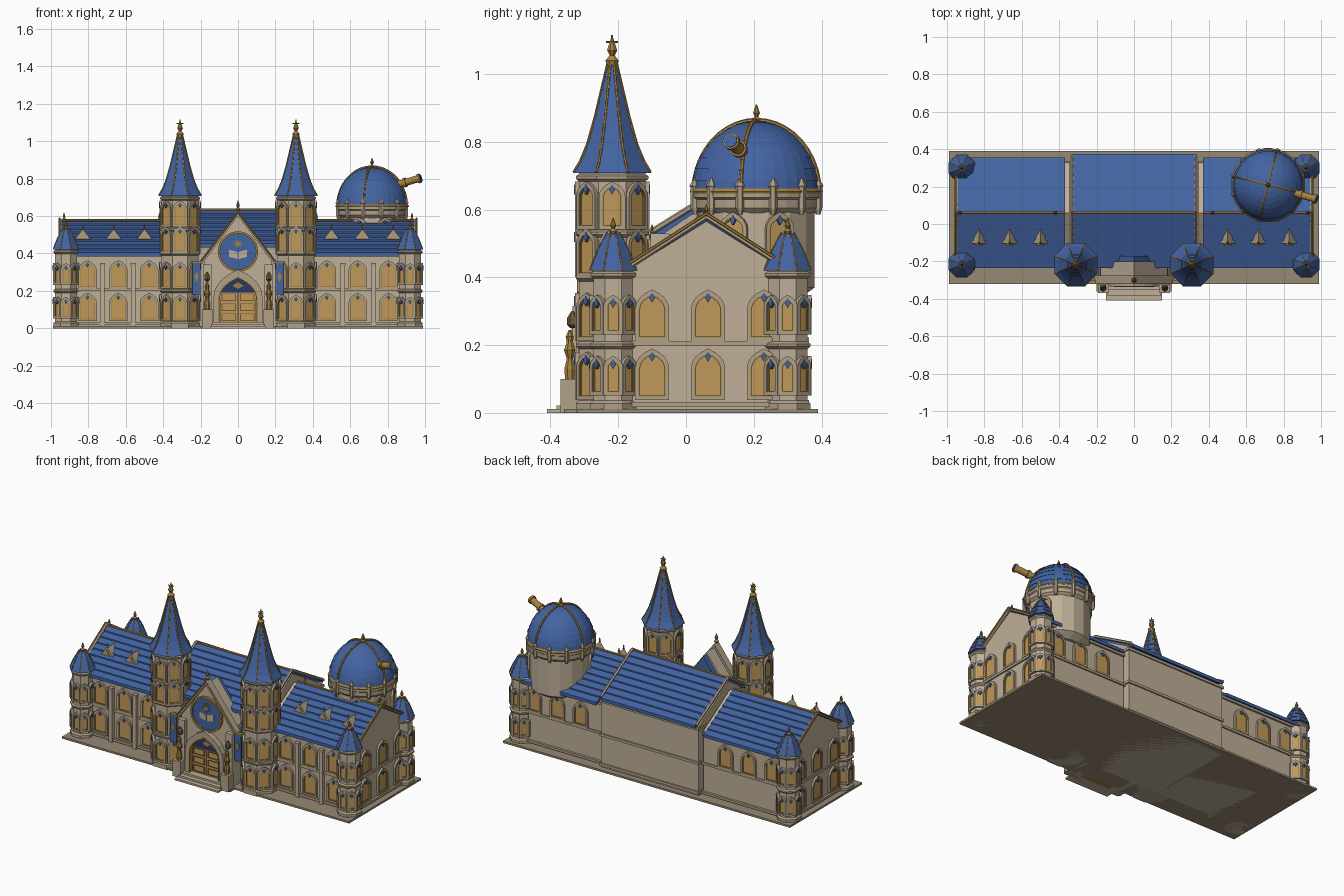
import bpy, bmesh
from math import sin, cos, pi, radians
from mathutils import Matrix, Vector

default = bpy.data.objects.get("Cube")
if default:
    bpy.data.objects.remove(default, do_unlink=True)


def material(name, r, g, b):
    mat = bpy.data.materials.new(name)
    mat.use_nodes = True
    mat.diffuse_color = (r, g, b, 1)
    mat.node_tree.nodes["Principled BSDF"].inputs["Base Color"].default_value = (r, g, b, 1)
    return mat


stone = material("warm stone", .52, .43, .31)
trim = material("trim stone", .44, .36, .25)
paving = material("paving stone", .31, .25, .17)
blue = material("blue slate", .055, .125, .36)
navy = material("navy panel", .02, .04, .13)
gold = material("old gold", .38, .22, .05)
glass = material("amber glass", .53, .32, .10)
bronze = material("dark bronze", .16, .10, .045)


def finish(name, bm, mat, place=None):
    bmesh.ops.recalc_face_normals(bm, faces=bm.faces)
    mesh = bpy.data.meshes.new(name)
    bm.to_mesh(mesh)
    bm.free()
    mesh.materials.append(mat)
    ob = bpy.data.objects.new(name, mesh)
    bpy.context.collection.objects.link(ob)
    if place:
        ob.matrix_world = place
    return ob


def at(x, y, z=0, angle=0):
    return Matrix.Translation((x, y, z)) @ Matrix.Rotation(radians(angle), 4, "Z")


ALONG_X = at(0, 0, 0, 90)


def prism(name, outline, near, far, mat, place=None, hole=None):
    """Extrude an upright outline in depth, optionally as a ring around a hole."""
    bm = bmesh.new()
    def loops(points):
        return [[bm.verts.new((u, d, v)) for u, v in points] for d in (near, far)]
    def bridge(a, b):
        for i in range(len(a)):
            j = (i + 1) % len(a)
            bm.faces.new((a[i], a[j], b[j], b[i]))
    front, back = loops(outline)
    bridge(front, back)
    if hole:
        hole_front, hole_back = loops(hole)
        bridge(hole_front, hole_back)
        bridge(front, hole_front)
        bridge(back, hole_back)
    else:
        bm.faces.new(front)
        bm.faces.new(back)
    return finish(name, bm, mat, place)


def box(name, x0, x1, y0, y1, z0, z1, mat):
    return prism(name, [(x0, z0), (x1, z0), (x1, z1), (x0, z1)], y0, y1, mat)


def lathe(name, profile, sides, centre, mat):
    """Turn (radius, height) pairs; radius is measured to the middle of a flat."""
    bm = bmesh.new()
    grow = 1 / cos(pi / sides)
    rings = [[bm.verts.new((r * grow * cos(2 * pi * (k + .5) / sides),
                            r * grow * sin(2 * pi * (k + .5) / sides), z))
              for k in range(sides)] for r, z in profile]
    for low, high in zip(rings, rings[1:]):
        for k in range(sides):
            n = (k + 1) % sides
            bm.faces.new((low[k], low[n], high[n], high[k]))
    bm.faces.new(rings[0])
    bm.faces.new(rings[-1])
    return finish(name, bm, mat, at(*centre))


def tube(name, paths, radius, mat, sides=6):
    bm = bmesh.new()
    for path in paths:
        for p, q in zip(path, path[1:]):
            p, q = Vector(p), Vector(q)
            turn = (q - p).to_track_quat("Z", "Y").to_matrix().to_4x4()
            bmesh.ops.create_cone(bm, cap_ends=True, segments=sides, radius1=radius, radius2=radius,
                                  depth=(q - p).length, matrix=Matrix.Translation((p + q) / 2) @ turn)
    return finish(name, bm, mat)


def courses(shape, rows, lip):
    """Stepped slate courses along a (radius, height) shape."""
    points = []
    for k in range(rows):
        r, z = shape(k / rows)
        points += [(r + lip, z), shape((k + 1) / rows)]
    return points


def arch(half, height, bottom=0):
    rise = half * 1.15
    right = [(half * (1 - k * k), height - rise + rise * k * (1.25 - .25 * k)) for k in (0, .25, .5, .75, 1)]
    return [(-half, bottom), (half, bottom)] + right + [(-u, v) for u, v in right[-2::-1]]


def diamond(w, h, z):
    return [(0, z - h), (w, z), (0, z + h), (-w, z)]


def disc(r, z, n=32):
    return [(r * cos(2 * pi * k / n), z + r * sin(2 * pi * k / n)) for k in range(n)]


def window(place, half=.036, height=.12):
    prism("window_surround", arch(half + .014, height + .018, -.014), -.012, 0, trim, place, arch(half + .004, height + .004, -.004))
    prism("window_rim", arch(half + .005, height + .005, -.005), -.009, 0, gold, place, arch(half, height))
    prism("window_glass", arch(half, height), -.004, 0, glass, place)
    prism("window_gem", diamond(.009, .015, height - .006), -.014, 0, blue, place)


def finial(x, y, z, size=1):
    s = size * .01
    lathe("finial", [(s, z - s), (s * 1.3, z), (s * .5, z + s), (s, z + s * 2), (s * .2, z + s * 4.5)], 8, (x, y), gold)


def gable_roof(name, x0, x1, ridge, front, back, eave_drop, rows=8):
    """Slate roof with stepped courses and a gold ridge at y = RIDGE_Y."""
    def slope(edge):
        line = lambda t: (RIDGE_Y + (edge - RIDGE_Y) * t, ridge - eave_drop * t)
        points = []
        for k in range(rows):
            y, z = line((k + 1) / rows)
            points += [line(k / rows), (y, z + .008)]
        return points + [(edge, ridge - eave_drop - .012)]
    outline = slope(front) + [(RIDGE_Y, ridge - .03)] + slope(back)[:0:-1]
    prism(name, outline, -x1, -x0, blue, ALONG_X)
    tube(name + "_ridge", [[(x0, RIDGE_Y, ridge + .004), (x1, RIDGE_Y, ridge + .004)]], .007, gold)


def gable_walls(name, x0, x1, front, back, eave, ridge):
    prism(name, [(front, 0), (back, 0), (back, eave), (RIDGE_Y, ridge), (front, eave)], -x1, -x0, stone, ALONG_X)


RIDGE_Y = .06
box("ground_slab", -.99, .99, -.32, .39, 0, .012, paving)

# Central hall
gable_walls("hall_walls", -.335, .335, -.2, .355, .44, .615)
gable_roof("hall_roof", -.325, .325, .63, -.235, .375, .185)
for z in (.03, .215, .425):
    box("hall_moulding", -.342, .342, -.205, .363, z - .008, z + .008, trim)
for side in (-1, 1):
    tube("hall_coping", [[(side * .33, -.23, .455), (side * .33, RIDGE_Y, .635), (side * .33, .37, .455)]], .009, trim)

# Wings, mirrored
for side in (-1, 1):
    inner, outer = sorted((side * .345, side * .945))
    gable_walls("wing_walls", inner, outer, -.2, .32, .405, .565)
    gable_roof("wing_roof", *sorted((side * .37, side * .94)), .572, -.235, .355, .175)
    for z, out in ((.025, .014), (.205, .009), (.39, .012)):
        if z < .3:
            box("wing_moulding", inner - out, outer + out, -.2 - out, .32 + out, z - .007, z + .007, trim)
        else:
            for y in (-.2, .32):
                box("wing_cornice", inner, outer, y - out, y + out, z - .007, z + .007, trim)
    tube("end_coping", [[(side * .948, -.22, .4), (side * .948, RIDGE_Y, .58), (side * .948, .34, .4)]], .009, trim)
    tube("end_coping_line", [[(side * .955, -.22, .408), (side * .955, RIDGE_Y, .588), (side * .955, .34, .408)]], .005, gold)
    for x in (.93, .42):
        finial(side * x, RIDGE_Y, .585, .7)
    for column in range(3):
        x = side * (.805 - .165 * column)
        for z in (.052, .226):
            window(at(x, -.2, z))
            window(at(side * .945, -.1 + .165 * column, z, side * 90))
        window(at(side * (.82 - .16 * column), .32, .226, 180))
        # Dormers taper back into the roof
        bm = bmesh.new()
        dx = side * (.83 - .165 * column)
        a, b, c, d = [bm.verts.new(p) for p in ((dx - .043, -.105, .475), (dx + .043, -.105, .475),
                                               (dx, -.105, .53), (dx, -.025, .528))]
        for face in ((a, b, c), (a, c, d), (b, d, c), (a, d, b)):
            bm.faces.new(face)
        finish("dormer", bm, trim)
        prism("dormer_light", [(-.02, .485), (.02, .485), (0, .513)], -.006, 0, glass, at(dx, -.105))
        finial(dx, -.1, .534, .5)
    for x in (.725, .56):
        box("wing_buttress", side * x - .012, side * x + .012, -.222, -.2, 0, .34, stone)
        box("buttress_cap", side * x - .014, side * x + .014, -.225, -.2, .335, .35, trim)


# Octagonal towers share one builder
def tower(x, y, r, top, bands, shape, rows, windows, half, height):
    centre = (x, y)
    lathe("tower_shaft", [(r, 0), (r, top)], 8, centre, stone)
    lathe("tower_plinth", [(r + .009, 0), (r + .009, .028), (r, .036)], 8, centre, trim)
    for z in bands:
        lathe("tower_band", [(r, z - .012), (r + .009, z - .004), (r + .009, z + .004), (r, z + .01)], 8, centre, trim)
    lathe("tower_spire", courses(shape, rows, .003), 8, centre, blue)
    ribs = []
    for k in range(8):
        a = 2 * pi * (k + .5) / 8
        ribs.append([(x + rad / cos(pi / 8) * cos(a), y + rad / cos(pi / 8) * sin(a), z + .003)
                     for rad, z in map(shape, (0, .1, .25, .5, 1))])
    tube("spire_ribs", ribs, r * .035 + .0008, gold)
    for k in range(8):
        a = radians(45 * k)
        for z in windows:
            window(at(x + r * sin(a), y - r * cos(a), z, 45 * k), half, height)


for side in (-1, 1):
    tower(side * .31, -.218, .098, .71, (.2, .4, .53, .695),
          lambda t: (.013 + .075 * (1 - t) + .025 * (1 - t) ** 6, .708 + .322 * t), 9,
          (.052, .226, .415, .555), .025, .11)
    finial(side * .31, -.218, 1.04, 1.5)
    tube("spire_cross", [[(side * .31, -.218, 1.06), (side * .31, -.218, 1.115)],
                         [(side * .31 - .018, -.218, 1.095), (side * .31 + .018, -.218, 1.095)],
                         [(side * .31, -.236, 1.095), (side * .31, -.2, 1.095)]], .003, gold)
    for y in (-.215, .3):
        tower(side * .92, y, .058, .42, (.2, .408),
              lambda t: (.018 + .05 * (1 - t) ** .8, .42 + .11 * t), 4, (.065, .245), .014, .085)
        finial(side * .92, y, .535, .9)

# Observatory drum and dome
OBSERVATORY = (.717, .208)
lathe("dome_drum", [(.13, .34), (.172, .37), (.172, .61)], 16, OBSERVATORY, stone)
lathe("drum_cornice", [(.172, .59), (.186, .605), (.186, .63), (.193, .635), (.193, .65)], 32, OBSERVATORY, trim)
lathe("dome", courses(lambda t: (.186 * cos(t * pi / 2) + .003, .648 + .212 * sin(t * pi / 2)), 9, .003), 32, OBSERVATORY, blue)
lathe("dome_ring", [(.194, .648), (.197, .654), (.19, .662)], 32, OBSERVATORY, gold)
finial(*OBSERVATORY, .865)
ribs = []
for k in range(4):
    a = radians(90 * k - 14)
    ribs.append([(OBSERVATORY[0] + .193 * cos(t) * cos(a), OBSERVATORY[1] + .193 * cos(t) * sin(a),
                  .648 + .217 * sin(t)) for t in [pi / 20 * s for s in range(11)]])
tube("dome_ribs", ribs, .006, gold)
for k in range(12):
    a = radians(30 * k + 15)
    post = (OBSERVATORY[0] + .188 * cos(a), OBSERVATORY[1] + .188 * sin(a))
    lathe("drum_pinnacle", [(.006, .585), (.011, .605), (.011, .665), (.014, .67), (.002, .695)], 6, post, trim)
for angle in (-67.5, -22.5, 22.5, 67.5, 112.5):
    a = radians(angle)
    window(at(OBSERVATORY[0] + .171 * sin(a), OBSERVATORY[1] - .171 * cos(a), .45, angle), .03, .125)
scope_start, scope_end = Vector((.74, .2, .735)), Vector((.975, .132, .803))
tube("telescope", [[scope_start, scope_end]], .019, gold, 16)
tube("telescope_collar", [[scope_start.lerp(scope_end, f), scope_start.lerp(scope_end, f + .06)] for f in (.62, .94)], .025, gold, 16)
tube("telescope_lens", [[scope_end, scope_start.lerp(scope_end, 1.015)]], .02, blue, 16)

# Entrance gable, with its short roof behind
prism("portal_wall", [(-.178, 0), (.178, 0), (.178, .37), (0, .605), (-.178, .37)], -.3, -.2, stone)
prism("portal_roof", [(-.19, .33), (.19, .33), (0, .59)], -.29, -.17, blue)
for side in (-1, 1):
    prism("portal_coping", [(0, .6), (0, .628), (side * .21, .352), (side * .19, .345)], -.318, -.275, trim)
    tube("portal_coping_line", [[(0, -.318, .62), (side * .2, -.318, .355)]], .004, gold)
    box("portal_pier", side * .165 - .022, side * .165 + .022, -.325, -.2, 0, .34, stone)
    # Pedestal, figure and lantern beside the door
    box("pedestal", side * .165 - .028, side * .165 + .028, -.37, -.32, 0, .1, trim)
    lathe("guardian_figure", [(.014, .1), (.016, .13), (.009, .16), (.017, .185), (.009, .21), (.012, .225), (.003, .245)], 8,
          (side * .165, -.343), gold)
    lathe("wall_lantern", [(.005, .25), (.014, .26), (.014, .28), (.003, .3)], 6, (side * .165, -.335), bronze)
    box("banner", side * .222 - .022, side * .222 + .022, -.318, -.311, .18, .35, blue)
    box("banner_rod", side * .222 - .026, side * .222 + .026, -.322, -.3, .348, .356, gold)
    prism("banner_emblem", diamond(.012, .028, .275), -.321, -.317, gold, at(side * .222, 0))
finial(0, -.3, .637, 1)

# Rose medallion with a star and an open book
prism("medallion_ring", disc(.108, .41), -.316, -.3, gold, hole=disc(.096, .41))
prism("medallion", disc(.097, .41), -.307, -.3, blue)
star = [((.03 if k % 2 == 0 else .01) * sin(k * pi / 8), .452 + (.03 if k % 2 == 0 else .01) * cos(k * pi / 8)) for k in range(16)]
prism("medallion_star", star, -.312, -.306, gold)
for side in (-1, 1):
    prism("book_page", [(side * .003, .37), (side * .048, .382), (side * .048, .42), (side * .003, .408)], -.312, -.306, stone)

# Doorway, doors and steps
prism("door_arch", arch(.132, .315), -.335, -.3, trim, hole=arch(.102, .272))
prism("arch_gold", arch(.106, .277), -.338, -.3, gold, hole=arch(.099, .268))
prism("tympanum", arch(.101, .27, .19), -.306, -.3, navy)
prism("tympanum_emblem", diamond(.03, .018, .228), -.31, -.305, gold)
for side in (-1, 1):
    box("door_leaf", *sorted((side * .002, side * .097)), -.312, -.3, .03, .19, glass)
    for z in (.04, .093, .146):
        prism("door_panel", [(side * u, v) for u, v in ((.012, z), (.088, z), (.088, z + .04), (.012, z + .04))],
              -.316, -.311, bronze, hole=[(side * u, v) for u, v in ((.016, z + .004), (.084, z + .004), (.084, z + .036), (.016, z + .036))])
for k in range(3):
    box("door_step", -.15 + .006 * k, .15 - .006 * k, -.41 + .028 * k, -.3, 0, .011 * (k + 1), stone)
box("step_apron", -.2, .2, -.36, -.3, 0, .012, paving)
